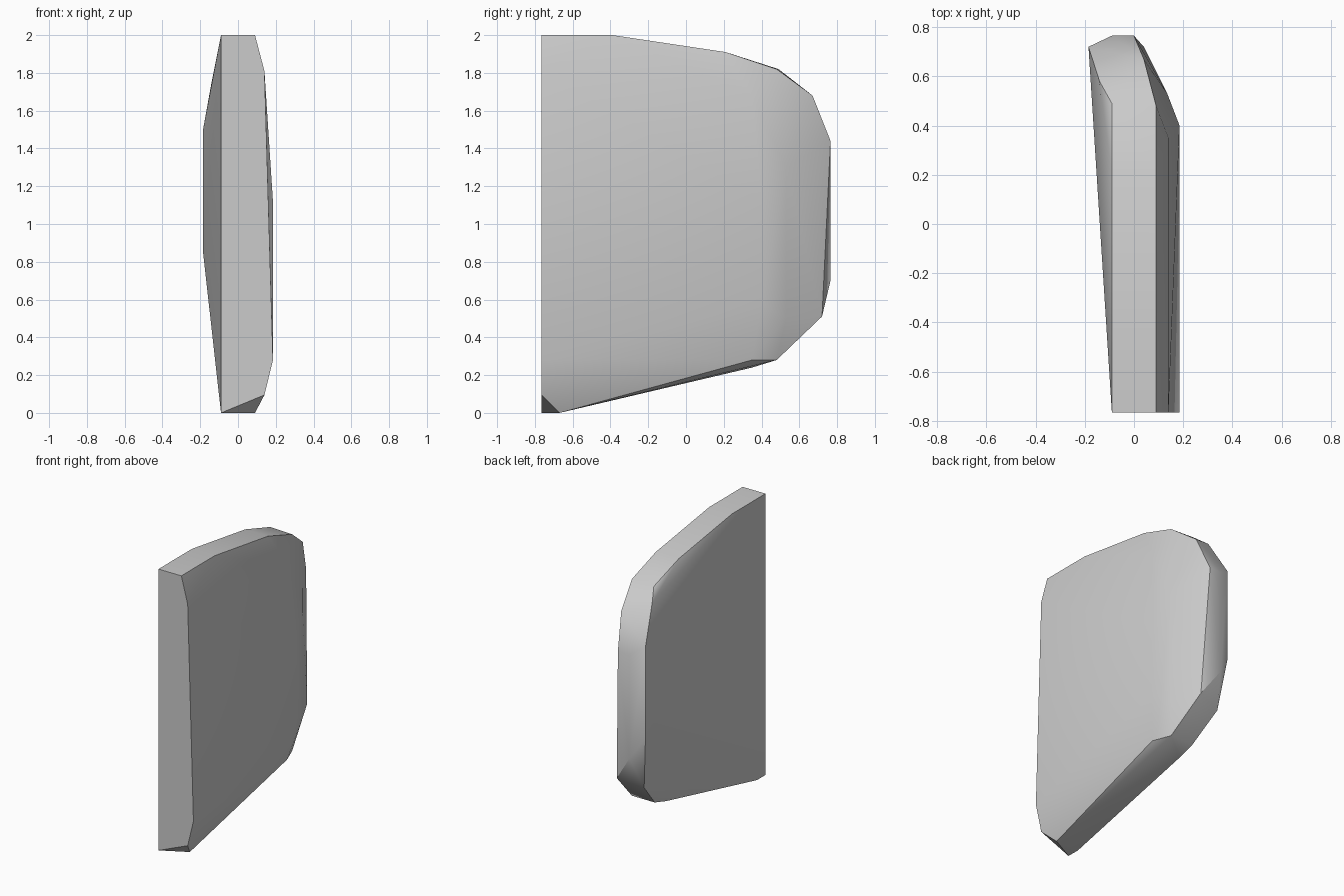
import bpy
import bmesh
import math

cube = bpy.data.objects.get("Cube")
if cube:
    bpy.data.objects.remove(cube, do_unlink=True)

grey = bpy.data.materials.new("plain grey")
grey.use_nodes = True
colour = (0.6, 0.6, 0.6, 1)
grey.diffuse_color = colour
grey.node_tree.nodes["Principled BSDF"].inputs["Base Color"].default_value = colour

# Straight front edge
front = [(x, -0.765, z) for x, z in
         ((-0.09, 0), (-0.09, 2), (0.09, 2), (0.14, 1.81), (0.185, 0.28), (0.14, 0.095))]

# Rounded rim on the flat side
flat_rim = [(-0.09, -0.39, 2), (-0.09, 0.21, 1.91), (-0.09, 0.49, 1.82),
            (-0.14, 0.58, 1.75), (-0.185, 0.72, 1.5), (-0.185, 0.72, 0.85),
            (-0.14, 0.67, 0.47), (-0.09, 0.48, 0.28), (-0.09, 0.35, 0.24),
            (-0.09, -0.67, 0)]

# Rounded rim on the bulging side, and the edge between the rims
bulge_rim = [(0.09, -0.39, 2), (0.09, 0.21, 1.91), (0.09, 0.48, 1.82),
             (0.04, 0.67, 1.68), (0, 0.765, 1.44), (-0.09, 0.765, 1.44),
             (-0.09, 0.765, 0.7), (0.04, 0.72, 0.51), (0.09, 0.48, 0.28),
             (0.14, 0.35, 0.28), (0.09, -0.67, 0)]

# Shallow swelling inside that rim
swelling = [(0.185, 0.4, 1.12), (0.185, 0.4, 0.58),
            (0.135, 0.53, 1.3), (0.135, 0.53, 0.5), (0.14, 0.35, 1.68)]

# Wrap one convex shell round the edges
bm = bmesh.new()
for point in front + flat_rim + bulge_rim + swelling:
    bm.verts.new(point)
hull = bmesh.ops.convex_hull(bm, input=bm.verts)
spare = {g for g in hull["geom_interior"] + hull["geom_unused"]
         if isinstance(g, bmesh.types.BMVert)}
bmesh.ops.delete(bm, geom=list(spare), context="VERTS")
bmesh.ops.dissolve_limit(bm, angle_limit=math.radians(1), verts=bm.verts, edges=bm.edges)
bmesh.ops.recalc_face_normals(bm, faces=bm.faces)

mesh = bpy.data.meshes.new("rounded_panel")
bm.to_mesh(mesh)
bm.free()
mesh.materials.append(grey)
panel = bpy.data.objects.new("rounded_panel", mesh)
bpy.context.collection.objects.link(panel)

# Soft shading with crisp rims
bpy.ops.object.select_all(action="DESELECT")
panel.select_set(True)
bpy.context.view_layer.objects.active = panel
bpy.ops.object.shade_smooth_by_angle(angle=math.radians(30))
